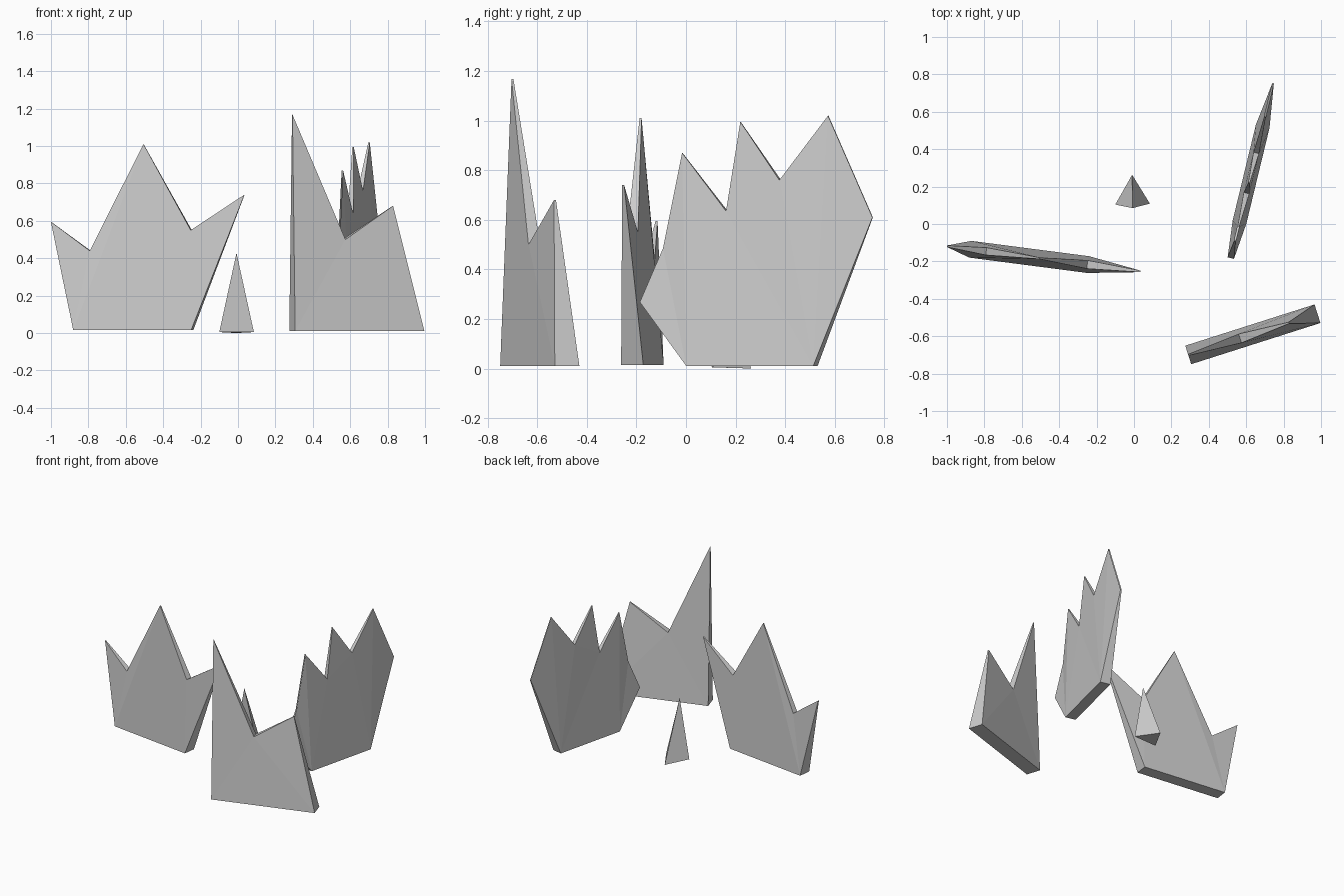
import bpy
import bmesh
from mathutils import Vector

if "Cube" in bpy.data.objects:
    bpy.data.objects.remove(bpy.data.objects["Cube"])


def finish(name, bm):
    bmesh.ops.recalc_face_normals(bm, faces=bm.faces)
    mesh = bpy.data.meshes.new(name)
    bm.to_mesh(mesh)
    bm.free()
    obj = bpy.data.objects.new(name, mesh)
    bpy.context.collection.objects.link(obj)
    return obj


def shard(name, outline, start, end, axis):
    """Upright jagged slab: outline holds (position along axis, z, thickness),
    standing on the plan line through start and end."""
    a, b = Vector(start), Vector(end)
    d = b - a
    n = Vector((-d.y, d.x)).normalized()
    bm = bmesh.new()
    rings = []
    for side in (-0.5, 0.5):
        ring = []
        for p, z, thick in outline:
            c = a + d * ((p - a[axis]) / d[axis]) + n * thick * side
            ring.append(bm.verts.new((c.x, c.y, z)))
        rings.append(ring)
    front, back = rings
    caps = [bm.faces.new(front), bm.faces.new(back[::-1])]
    for i in range(len(front)):
        j = (i + 1) % len(front)
        bm.faces.new((front[j], front[i], back[i], back[j]))
    bmesh.ops.triangulate(bm, faces=caps)
    return finish(name, bm)


TIP = 0.008

# Left shard: three points
shard("left_shard", [
    (-0.875, 0.015, 0.09), (-0.245, 0.015, 0.09), (0.035, 0.74, TIP),
    (-0.25, 0.55, 0.045), (-0.505, 1.01, TIP), (-0.79, 0.44, 0.04),
    (-1.0, 0.595, TIP)],
    (-0.875, -0.135), (-0.245, -0.217), 0)

# Front shard: one tall point and one short point
shard("front_shard", [
    (0.29, 0.01, 0.104), (0.981, 0.01, 0.104), (0.828, 0.68, TIP),
    (0.567, 0.50, 0.05), (0.29, 1.168, TIP)],
    (0.29, -0.70), (0.98, -0.48), 0)

# Right shard: many points, running front to back
shard("right_shard", [
    (0.01, 0.01, 0.075), (0.522, 0.01, 0.075), (0.753, 0.61, TIP),
    (0.518, 0.455, 0.035), (0.574, 1.02, TIP), (0.38, 0.76, 0.03),
    (0.22, 0.995, TIP), (0.165, 0.635, 0.03), (-0.015, 0.87, TIP),
    (0.078, 0.36, 0.045), (-0.092, 0.485, TIP), (-0.182, 0.268, 0.035)],
    (0.564, 0.01), (0.688, 0.522), 1)

# Small three-sided spike, apex leaning forward
bm = bmesh.new()
base = [bm.verts.new(p) for p in
        ((-0.10, 0.104, 0.005), (0.085, 0.109, 0.005), (-0.01, 0.263, 0.0))]
apex = bm.verts.new((-0.008, 0.085, 0.428))
bm.faces.new(base[::-1])
for i in range(3):
    bm.faces.new((base[i], base[(i + 1) % 3], apex))
finish("small_spike", bm)
